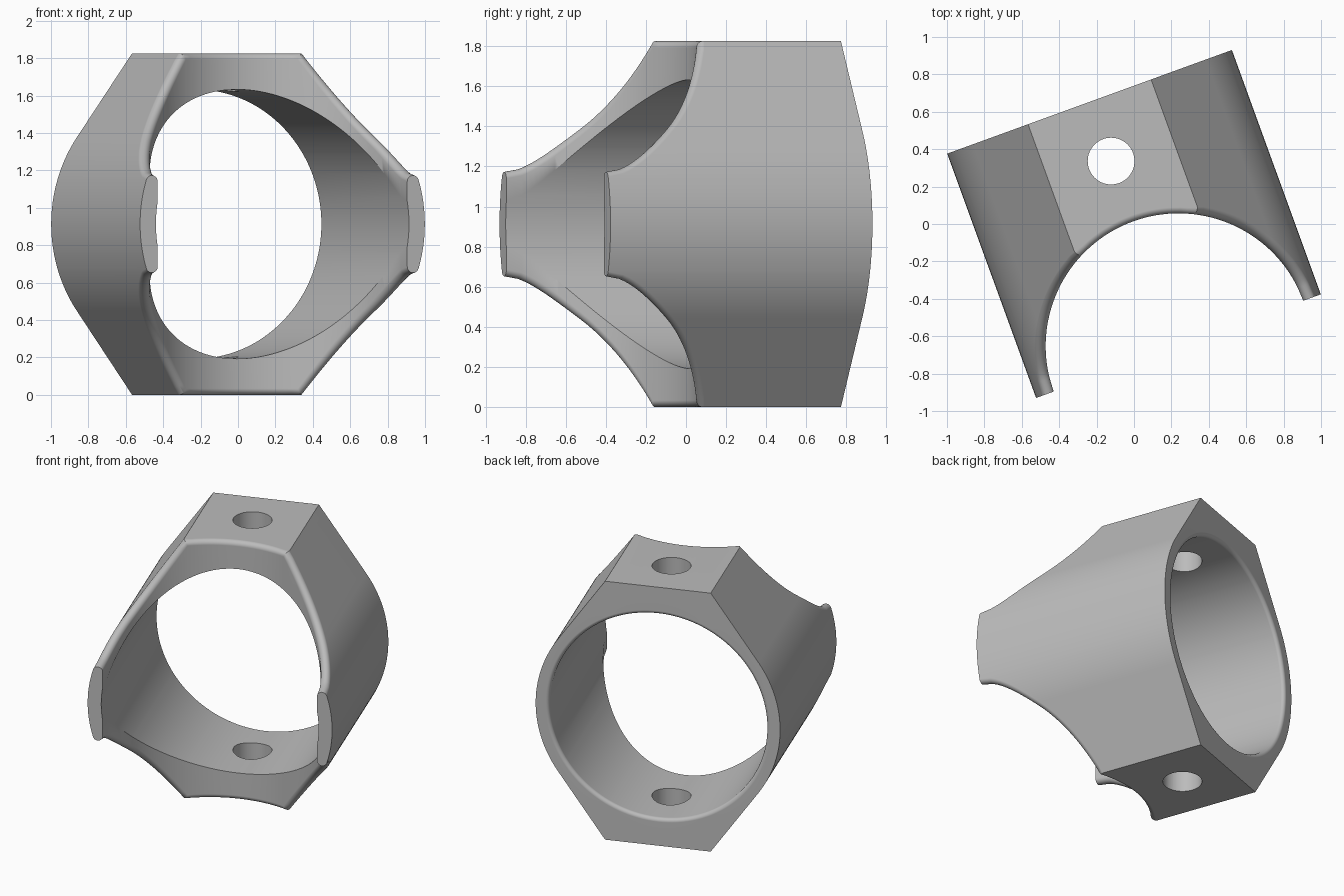
import bpy, bmesh, math
from mathutils import Vector, Matrix

if "Cube" in bpy.data.objects:
    bpy.data.objects.remove(bpy.data.objects["Cube"], do_unlink=True)

H, FLAT = 0.9125, 0.35        # half height, half width of top and bottom flats
R_OUT, R_BORE = 0.81, 0.72    # rounded sides, through bore
R_SADDLE, DEPTH = 0.71, 0.695 # upright saddle cut, half depth
FIL, RIM = 0.033, 0.025       # fillet radii
ARC, RIM_SEG = 10, 5
TURN = math.radians(20)

# Tangent direction from the flat's corner to the rounded side
corner = Vector((FLAT, H))
ang_t = math.atan2(H, FLAT) - math.acos(R_OUT / corner.length)
side_n = Vector((math.cos(ang_t), math.sin(ang_t)))
top_n = Vector((0, 1))
miter = (top_n + side_n) / (1 + top_n.dot(side_n))
c_corner = corner - FIL * miter
c_tan = (R_OUT - FIL) * side_n
ang_tip = math.acos((R_SADDLE + FIL) / (R_OUT - FIL))
z_bore_tip = math.sqrt(R_BORE**2 - R_SADDLE**2)


def rim_and_back(u, z, out):
    """Bore wall to the rounded back rim, then the outer back edge."""
    r = Vector((u, z)).normalized()
    pts = []
    for k in range(RIM_SEG + 1):
        a = math.pi / 2 * k / RIM_SEG
        p = r * (R_BORE + RIM * (1 - math.cos(a)))
        pts.append(Vector((p.x, DEPTH - RIM * (1 - math.sin(a)), p.y)))
    pts.append(Vector((out.x, DEPTH, out.y)))
    return pts


def filleted_section(c, n):
    """Section where the saddle meets the outside with a rolling fillet."""
    out = c + FIL * n
    reach = R_SADDLE + FIL
    dv = math.sqrt(max(0, reach**2 - c.x**2))
    ctr = Vector((c.x, dv - DEPTH, c.y))
    a = Vector((n.x, 0, n.y))
    b = Vector((-c.x, -dv, 0)) / reach
    size = a.length
    a.normalize()
    pts = []
    for k in range(ARC + 1):
        t = k / ARC
        pts.append(ctr + a.slerp(b, t) * FIL * (size * (1 - t) + t))
    u = pts[-1].x
    zb = math.sqrt(R_BORE**2 - u * u)
    pts.append(Vector((u, pts[-1].y, zb)))
    return pts + rim_and_back(u, zb, out)


def tip_section(t):
    """Section through the flat front end of an arm."""
    a = ang_tip * t
    out = R_OUT * Vector((math.cos(a), math.sin(a)))
    z = z_bore_tip * t
    inn = Vector((math.sqrt(R_BORE**2 - z * z), z))
    pts = []
    for k in range(ARC + 1):
        p = out.lerp(inn, k / ARC)
        pts.append(Vector((p.x, -DEPTH, p.y)))
    pts.append(pts[-1].copy())
    return pts + rim_and_back(inn.x, inn.y, out)


# One quarter of the sections: top flat, sloped side, rounded side, arm tip
quarter = []
for i in range(10):
    quarter.append(filleted_section(Vector((c_corner.x * i / 10, H - FIL)), top_n))
quarter.append(filleted_section(c_corner, miter))
for i in range(1, 16):
    quarter.append(filleted_section(c_corner.lerp(c_tan, i / 15), side_n))
for i in range(1, 17):
    a = ang_t + (ang_tip - ang_t) * i / 16
    n = Vector((math.cos(a), math.sin(a)))
    quarter.append(filleted_section((R_OUT - FIL) * n, n))
for i in range(1, 7):
    quarter.append(tip_section(1 - i / 6))


def mirrored(sections, su, sz):
    return [[Vector((p.x * su, p.y, p.z * sz)) for p in s] for s in sections]


rings = (quarter[:-1] + mirrored(quarter[:0:-1], 1, -1)
         + mirrored(quarter[:-1], -1, -1) + mirrored(quarter[:0:-1], -1, 1))

# Skin the closed sections into one solid body
bm = bmesh.new()
vr = [[bm.verts.new(p) for p in ring] for ring in rings]
m = len(vr[0])
for i, ring in enumerate(vr):
    nxt = vr[(i + 1) % len(vr)]
    for j in range(m):
        k = (j + 1) % m
        bm.faces.new((ring[j], ring[k], nxt[k], nxt[j]))
bmesh.ops.remove_doubles(bm, verts=bm.verts, dist=1e-5)
bmesh.ops.dissolve_degenerate(bm, edges=bm.edges, dist=1e-6)
bmesh.ops.recalc_face_normals(bm, faces=bm.faces)
place = Matrix.Translation((0, 0, H)) @ Matrix.Rotation(TURN, 4, 'Z')
bm.transform(place)
mesh = bpy.data.meshes.new("saddle_bracket")
bm.to_mesh(mesh)
bm.free()
body = bpy.data.objects.new("saddle_bracket", mesh)
bpy.context.collection.objects.link(body)

# Plain grey material
mat = bpy.data.materials.new("plain grey")
mat.use_nodes = True
grey = (0.5, 0.5, 0.5, 1)
mat.diffuse_color = grey
mat.node_tree.nodes["Principled BSDF"].inputs["Base Color"].default_value = grey
mesh.materials.append(mat)

# Upright pin hole through both flats
bpy.ops.mesh.primitive_cylinder_add(vertices=64, radius=0.125, depth=3,
                                    location=place @ Vector((0, 0.358, 0)))
cutter = bpy.context.object
cutter.name = "pin_hole_cutter"
cutter.hide_render = True
cutter.data.materials.append(mat)

bpy.ops.object.select_all(action='DESELECT')
body.select_set(True)
bpy.context.view_layer.objects.active = body
cut = body.modifiers.new("pin_hole", 'BOOLEAN')
cut.operation = 'DIFFERENCE'
cut.solver = 'EXACT'
cut.object = cutter
bpy.ops.object.modifier_apply(modifier=cut.name)
bpy.data.objects.remove(cutter, do_unlink=True)

# Smooth curved walls, crisp edges, clean flats
bpy.ops.object.shade_smooth_by_angle(angle=math.radians(30))
wn = body.modifiers.new("even_normals", 'WEIGHTED_NORMAL')
wn.keep_sharp = True
